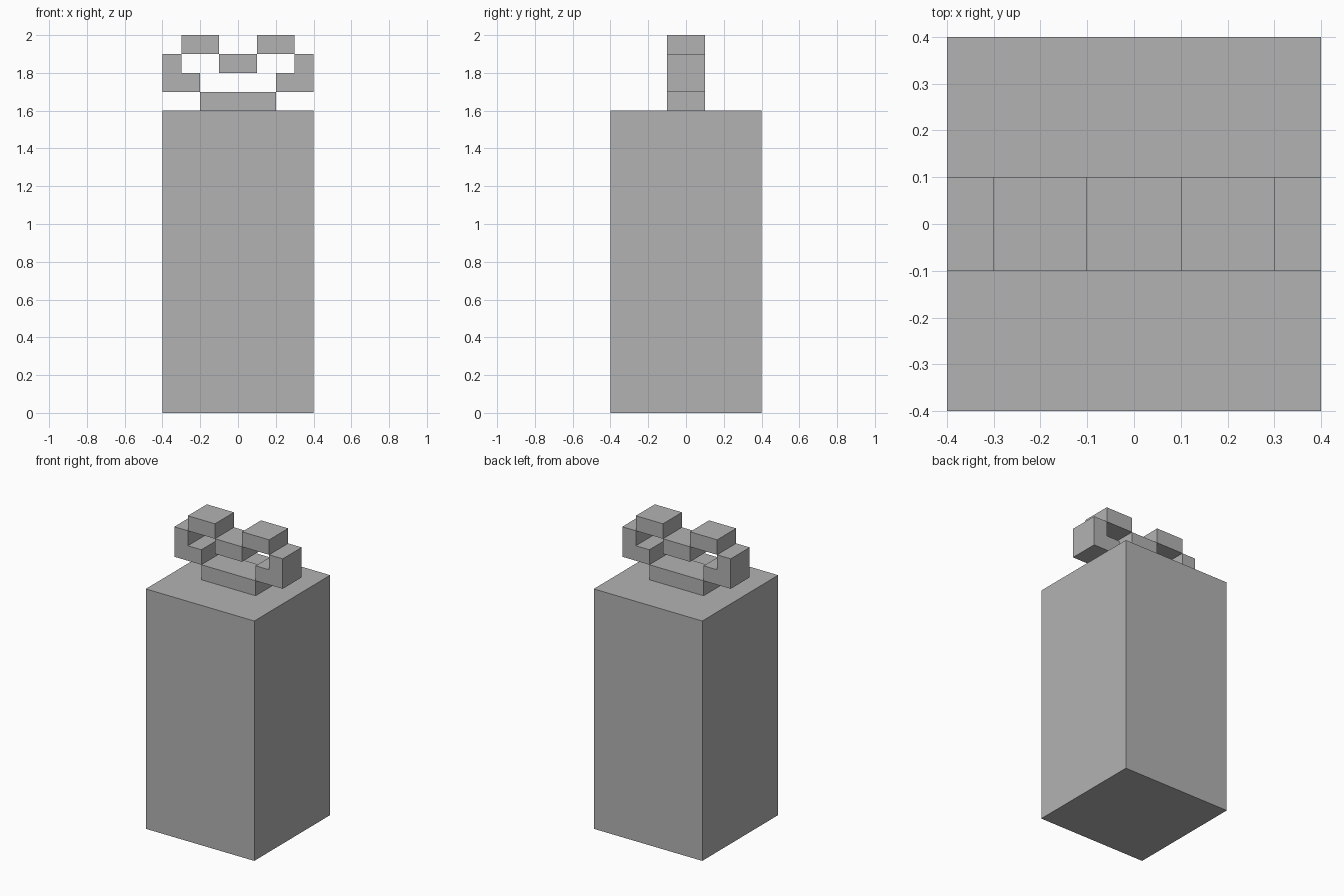
import bpy
import bmesh

cube = bpy.data.objects.get("Cube")
if cube:
    bpy.data.objects.remove(cube, do_unlink=True)

GREY = (0.45, 0.45, 0.45, 1)
grey = bpy.data.materials.new("plain grey")
grey.use_nodes = True
grey.diffuse_color = GREY
grey.node_tree.nodes["Principled BSDF"].inputs["Base Color"].default_value = GREY


def prism(name, profile, half_depth):
    """Extrude an (x, z) outline from -half_depth to +half_depth along y."""
    bm = bmesh.new()
    face = bm.faces.new([bm.verts.new((x, -half_depth, z)) for x, z in profile])
    moved = bmesh.ops.extrude_face_region(bm, geom=[face])["geom"]
    verts = [v for v in moved if isinstance(v, bmesh.types.BMVert)]
    bmesh.ops.translate(bm, vec=(0, 2 * half_depth, 0), verts=verts)
    bmesh.ops.recalc_face_normals(bm, faces=bm.faces)
    mesh = bpy.data.meshes.new(name)
    bm.to_mesh(mesh)
    bm.free()
    mesh.materials.append(grey)
    obj = bpy.data.objects.new(name, mesh)
    bpy.context.collection.objects.link(obj)
    return obj


def block(name, x0, x1, z0, z1, half_depth=0.1):
    return prism(name, [(x0, z0), (x1, z0), (x1, z1), (x0, z1)], half_depth)


# Tall square body
block("body", -0.4, 0.4, 0, 1.6, half_depth=0.4)

# Stepped handle on top: base bar and middle bar
block("handle_base", -0.2, 0.2, 1.6, 1.7)
block("handle_middle", -0.1, 0.1, 1.8, 1.9)

# Mirrored L-shaped sides and top blocks of the handle
corner = [(0.2, 1.7), (0.4, 1.7), (0.4, 1.9), (0.3, 1.9), (0.3, 1.8), (0.2, 1.8)]
for side, s in (("left", 1), ("right", -1)):
    prism(f"handle_side_{side}", [(s * x, z) for x, z in corner], 0.1)
    block(f"handle_top_{side}", s * 0.1, s * 0.3, 1.9, 2)
